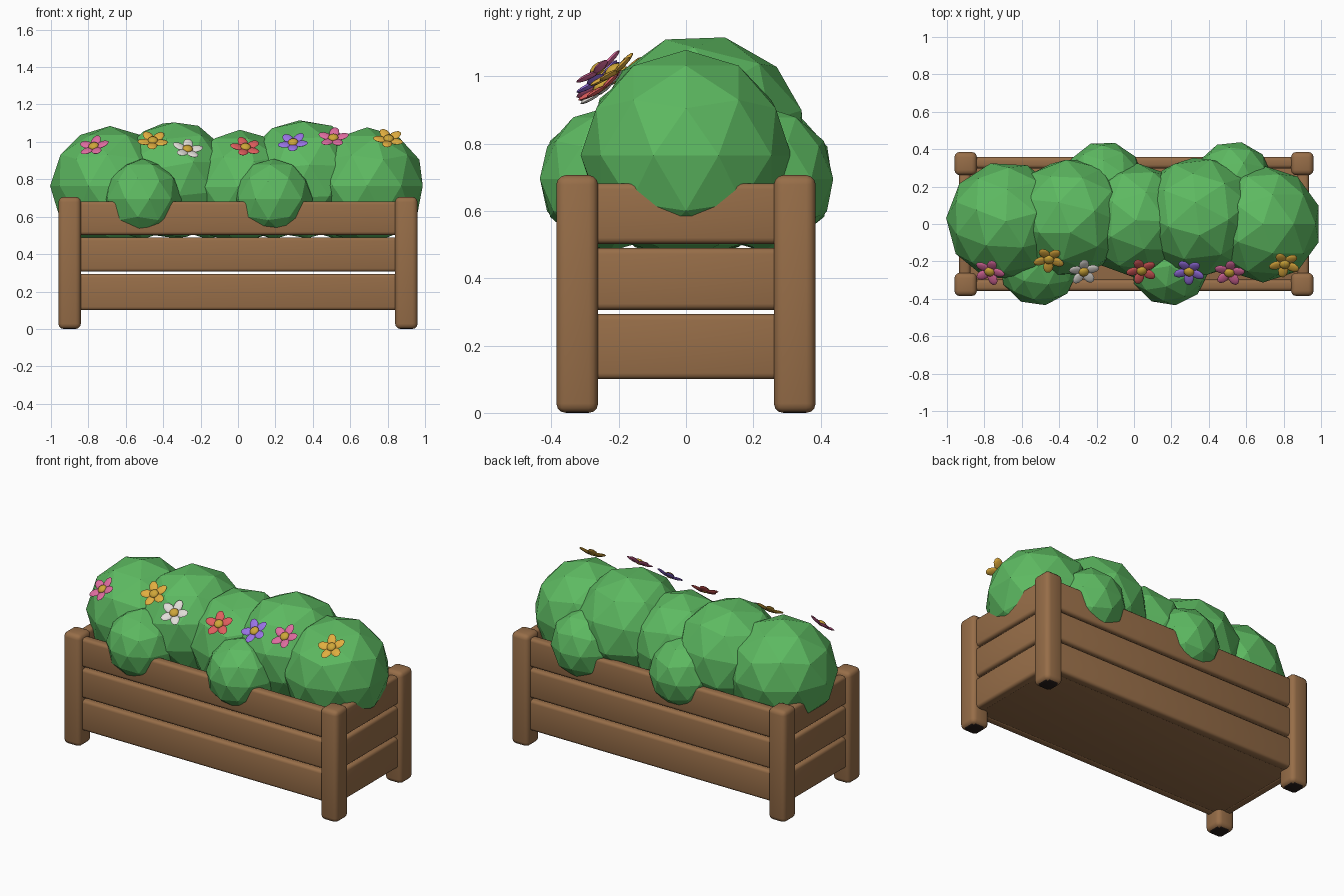
import bpy, bmesh, math
from mathutils import Vector, Matrix

old = bpy.data.objects.get("Cube")
if old:
    bpy.data.objects.remove(old, do_unlink=True)


def material(name, rgb):
    m = bpy.data.materials.new(name)
    m.use_nodes = True
    m.diffuse_color = (*rgb, 1)
    node = next(n for n in m.node_tree.nodes if n.type == 'BSDF_PRINCIPLED')
    node.inputs["Base Color"].default_value = (*rgb, 1)
    return m


WOOD = material("wood", (0.31, 0.155, 0.065))
DARK = material("dark post foot", (0.02, 0.012, 0.01))
LEAF = material("leaf green", (0.11, 0.49, 0.12))
GOLD = material("flower centre gold", (0.62, 0.38, 0.04))
PINK = material("pink petal", (0.73, 0.15, 0.35))
YELLOW = material("yellow petal", (0.75, 0.42, 0.05))
WHITE = material("white petal", (0.75, 0.72, 0.68))
RED = material("red petal", (0.73, 0.11, 0.11))
PURPLE = material("purple petal", (0.32, 0.17, 0.79))


def finish(name, bm, mats, smooth=True):
    mesh = bpy.data.meshes.new(name)
    bm.to_mesh(mesh)
    bm.free()
    ob = bpy.data.objects.new(name, mesh)
    bpy.context.collection.objects.link(ob)
    for m in mats:
        mesh.materials.append(m)
    if smooth:
        bpy.ops.object.select_all(action='DESELECT')
        bpy.context.view_layer.objects.active = ob
        ob.select_set(True)
        bpy.ops.object.shade_smooth_by_angle(angle=math.radians(40))
    return ob


def board(name, centre, size, bevel, foot=False):
    """Box with rounded edges; foot darkens its underside."""
    bm = bmesh.new()
    bmesh.ops.create_cube(bm, size=1)
    bmesh.ops.scale(bm, vec=size, verts=bm.verts)
    bmesh.ops.bevel(bm, geom=bm.edges[:], offset=bevel, segments=3,
                    profile=0.5, affect='EDGES')
    bmesh.ops.translate(bm, vec=centre, verts=bm.verts)
    bm.normal_update()
    if foot:
        for f in bm.faces:
            f.material_index = int(f.normal.z < -0.95)
    return finish(name, bm, [WOOD, DARK] if foot else [WOOD])


# Corner posts
for side, sx in (("left", 1), ("right", -1)):
    for end, sy in (("front", -1), ("back", 1)):
        board(f"{end}_{side}_post", (sx * 0.90, sy * 0.323, 0.353),
              (0.12, 0.124, 0.706), 0.028, foot=True)

# Three courses of slats on each side
for i, (low, high) in enumerate(((0.10, 0.293), (0.306, 0.49), (0.502, 0.682)), 1):
    mid, tall = (low + high) / 2, high - low
    for label, s in (("back", 1), ("front", -1)):
        board(f"{label}_slat_{i}", (0, s * 0.328, mid), (1.76, 0.06, tall), 0.018)
    for label, s in (("left", 1), ("right", -1)):
        board(f"{label}_slat_{i}", (s * 0.905, 0, mid), (0.06, 0.58, tall), 0.018)

# Floor of the box
board("floor_panel", (0, 0, 0.115), (1.80, 0.64, 0.025), 0.003)


# Faceted bushes
def bush(name, centre, size, turn, tilt=0):
    bm = bmesh.new()
    bmesh.ops.create_icosphere(bm, subdivisions=2, radius=1)
    spin = Matrix.Rotation(math.radians(tilt), 4, 'X') @ Matrix.Rotation(math.radians(turn), 4, 'Z')
    bm.transform(Matrix.Translation(centre) @ Matrix.Diagonal((*size, 1)) @ spin)
    finish(name, bm, [LEAF], smooth=False)


for i, (x, y, z, r, turn, tilt) in enumerate((
        (-0.685, 0.015, 0.765, 0.32, 15, 0), (-0.34, 0.035, 0.795, 0.32, 40, 15),
        (0.01, 0.02, 0.76, 0.305, 70, 0), (0.35, 0.04, 0.80, 0.325, 25, 18),
        (0.69, 0, 0.765, 0.313, 0, 0)), 1):
    bush(f"large_bush_{i}", (x, y, z), (r, r, r), turn, tilt)

for name, x, y, turn in (("front_bush_1", -0.51, -0.225, 10), ("front_bush_2", 0.19, -0.225, 45),
                         ("back_bush_1", -0.16, 0.23, 20), ("back_bush_2", 0.53, 0.23, 60)):
    bush(name, (x, y, 0.695), (0.212, 0.212, 0.215), turn)


# Five-petal flowers facing up and forward
def flower(name, centre, facing, petal, spin):
    place = Matrix.Translation(centre) @ Vector(facing).to_track_quat('Z', 'Y').to_matrix().to_4x4()
    bm = bmesh.new()
    for k in range(5):
        turn = Matrix.Rotation(math.radians(spin + 72 * k), 4, 'Z')
        lift = Matrix.Rotation(math.radians(-10), 4, 'Y')
        bmesh.ops.create_uvsphere(bm, u_segments=10, v_segments=6, radius=1,
                                  matrix=place @ turn @ lift @ Matrix.Translation((0.046, 0, 0))
                                  @ Matrix.Diagonal((0.040, 0.027, 0.008, 1)))
    for f in bm.faces:
        f.material_index = 0
    petals = len(bm.faces)
    bmesh.ops.create_uvsphere(bm, u_segments=12, v_segments=8, radius=1,
                              matrix=place @ Matrix.Translation((0, 0, 0.010))
                              @ Matrix.Diagonal((0.028, 0.028, 0.016, 1)))
    bm.faces.ensure_lookup_table()
    for f in bm.faces[petals:]:
        f.material_index = 1
    finish(name, bm, [petal, GOLD])


for name, centre, lean, petal, spin in (
        ("pink_flower_1", (-0.77, -0.25, 0.97), -0.25, PINK, 20),
        ("yellow_flower_1", (-0.455, -0.185, 1.0), 0.0, YELLOW, 50),
        ("white_flower", (-0.27, -0.25, 0.955), 0.15, WHITE, 5),
        ("red_flower", (0.04, -0.245, 0.965), 0.1, RED, 30),
        ("purple_flower", (0.295, -0.25, 0.99), -0.1, PURPLE, 60),
        ("pink_flower_2", (0.51, -0.255, 1.015), -0.05, PINK, 15),
        ("yellow_flower_2", (0.805, -0.21, 1.01), 0.05, YELLOW, 40)):
    flower(name, centre, (lean, -0.6, 0.8), petal, spin)
